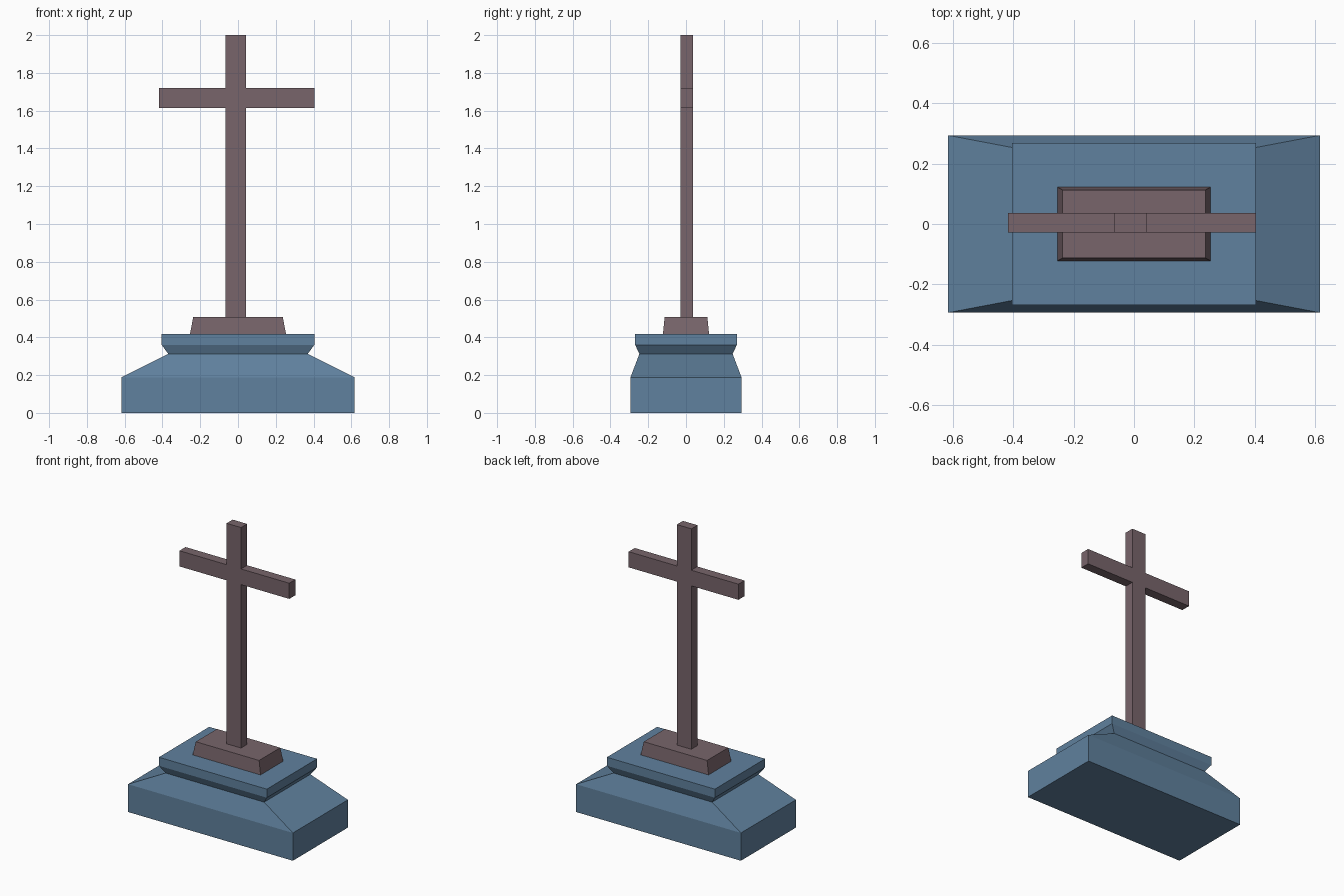
import bpy
import bmesh

if "Cube" in bpy.data.objects:
    bpy.data.objects.remove(bpy.data.objects["Cube"])


def material(name, color):
    mat = bpy.data.materials.new(name)
    mat.diffuse_color = (*color, 1.0)
    mat.use_nodes = True
    mat.node_tree.nodes["Principled BSDF"].inputs["Base Color"].default_value = mat.diffuse_color
    return mat


def finish(bm, name, mat):
    bmesh.ops.recalc_face_normals(bm, faces=bm.faces)
    mesh = bpy.data.meshes.new(name)
    bm.to_mesh(mesh)
    bm.free()
    mesh.materials.append(mat)
    obj = bpy.data.objects.new(name, mesh)
    bpy.context.collection.objects.link(obj)
    return obj


def stepped_block(name, levels, mat):
    """Stack centred rectangles (half_x, half_y, z) into one closed solid."""
    bm = bmesh.new()
    rings = [[bm.verts.new((sx * hx, sy * hy, z))
              for sx, sy in ((-1, -1), (1, -1), (1, 1), (-1, 1))]
             for hx, hy, z in levels]
    for low, high in zip(rings, rings[1:]):
        for i in range(4):
            j = (i + 1) % 4
            bm.faces.new((low[i], low[j], high[j], high[i]))
    bm.faces.new(rings[0])
    bm.faces.new(rings[-1])
    return finish(bm, name, mat)


def extruded_outline(name, outline, y_front, y_back, mat):
    """Extrude a front outline of (x, z) points along y."""
    bm = bmesh.new()
    face = bm.faces.new([bm.verts.new((x, y_front, z)) for x, z in outline])
    new = bmesh.ops.extrude_face_region(bm, geom=[face])["geom"]
    verts = [g for g in new if isinstance(g, bmesh.types.BMVert)]
    bmesh.ops.translate(bm, verts=verts, vec=(0, y_back - y_front, 0))
    return finish(bm, name, mat)


blue = material("slate blue stone", (0.117, 0.220, 0.342))
brown = material("dusky brown wood", (0.188, 0.130, 0.147))

# Pedestal: block, sloping shoulder, narrow neck, flared cap
stepped_block("pedestal", [
    (0.617, 0.294, 0.0),
    (0.617, 0.294, 0.188),
    (0.369, 0.247, 0.312),
    (0.404, 0.269, 0.36),
    (0.404, 0.269, 0.418),
], blue)

# Tapered foot under the post
stepped_block("foot", [
    (0.254, 0.122, 0.418),
    (0.237, 0.113, 0.508),
], brown)

# Cross: post and arms in one outline, sunk slightly into the foot
left, right, arm_left, arm_right = -0.065, 0.043, -0.418, 0.404
base, arm_low, arm_high, top = 0.50, 1.614, 1.72, 2.0
extruded_outline("cross", [
    (left, base), (right, base), (right, arm_low), (arm_right, arm_low),
    (arm_right, arm_high), (right, arm_high), (right, top), (left, top),
    (left, arm_high), (arm_left, arm_high), (arm_left, arm_low), (left, arm_low),
], -0.029, 0.036, brown)
